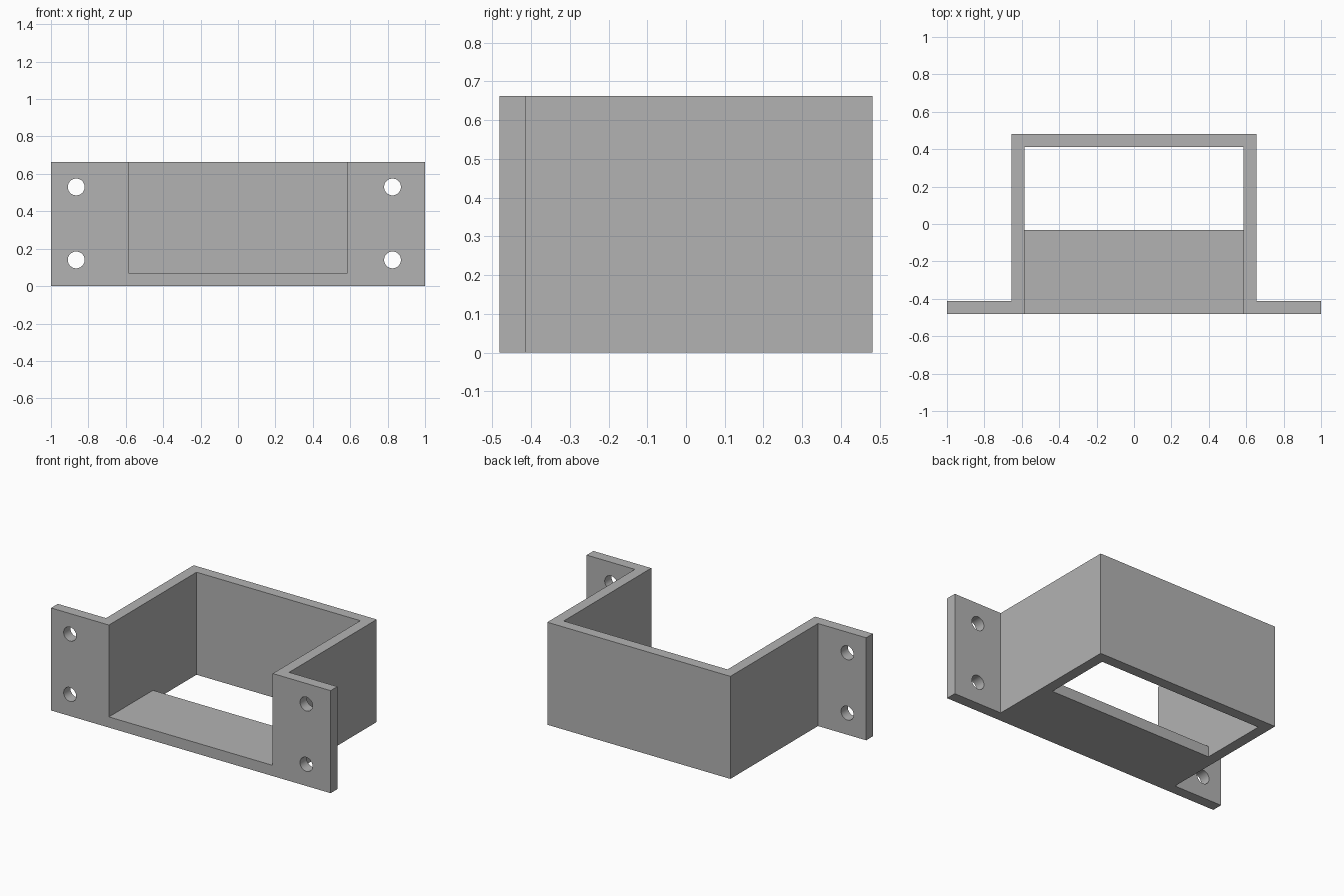
import bpy
import bmesh
from math import radians

if "Cube" in bpy.data.objects:
    bpy.data.objects.remove(bpy.data.objects["Cube"])

HEIGHT, WALL = 0.663, 0.069
FRONT, BACK = -0.482, 0.482
OUTER, INNER = 0.655, 0.586
FLOOR_BACK = -0.032

grey = bpy.data.materials.new("plain grey")
grey.use_nodes = True
colour = (0.45, 0.45, 0.45, 1)
grey.diffuse_color = colour
grey.node_tree.nodes["Principled BSDF"].inputs["Base Color"].default_value = colour


def extrude_plan(name, outline, height):
    """Extrude a plan outline upward from the ground."""
    bm = bmesh.new()
    face = bm.faces.new([bm.verts.new((x, y, 0)) for x, y in outline])
    grown = bmesh.ops.extrude_face_region(bm, geom=[face])["geom"]
    top = [v for v in grown if isinstance(v, bmesh.types.BMVert)]
    bmesh.ops.translate(bm, verts=top, vec=(0, 0, height))
    bmesh.ops.recalc_face_normals(bm, faces=bm.faces)
    mesh = bpy.data.meshes.new(name)
    bm.to_mesh(mesh)
    bm.free()
    mesh.materials.append(grey)
    obj = bpy.data.objects.new(name, mesh)
    bpy.context.collection.objects.link(obj)
    return obj


def boolean(target, tool, operation):
    """Apply a boolean and discard the tool."""
    mod = target.modifiers.new(operation.title(), "BOOLEAN")
    mod.operation, mod.object, mod.solver = operation, tool, "EXACT"
    bpy.ops.object.select_all(action="DESELECT")
    bpy.context.view_layer.objects.active = target
    target.select_set(True)
    bpy.ops.object.modifier_apply(modifier=mod.name)
    bpy.data.objects.remove(tool)


# Folded wall with two mounting flanges
half = [(INNER, BACK - WALL), (INNER, FRONT), (1, FRONT),
        (1, FRONT + WALL), (OUTER, FRONT + WALL), (OUTER, BACK)]
outline = half + [(-x, y) for x, y in reversed(half)]
bracket = extrude_plan("mounting_bracket", outline, HEIGHT)

# Floor ledge joined between the side walls
middle = (INNER + OUTER) / 2
ledge = extrude_plan("floor_ledge", [(-INNER, FRONT), (INNER, FRONT),
                                    (INNER, FLOOR_BACK), (-INNER, FLOOR_BACK)], WALL)
boolean(bracket, ledge, "UNION")

# Screw holes through the flanges
for x in (-0.865, 0.826):
    for z in (0.14, 0.53):
        bpy.ops.mesh.primitive_cylinder_add(
            vertices=48, radius=0.045, depth=WALL * 3,
            location=(x, FRONT + WALL / 2, z), rotation=(radians(90), 0, 0))
        cutter = bpy.context.object
        cutter.name = "screw_hole_cutter"
        cutter.hide_render = True
        cutter.data.materials.append(grey)
        boolean(bracket, cutter, "DIFFERENCE")

bpy.ops.object.shade_smooth_by_angle(angle=radians(30))
